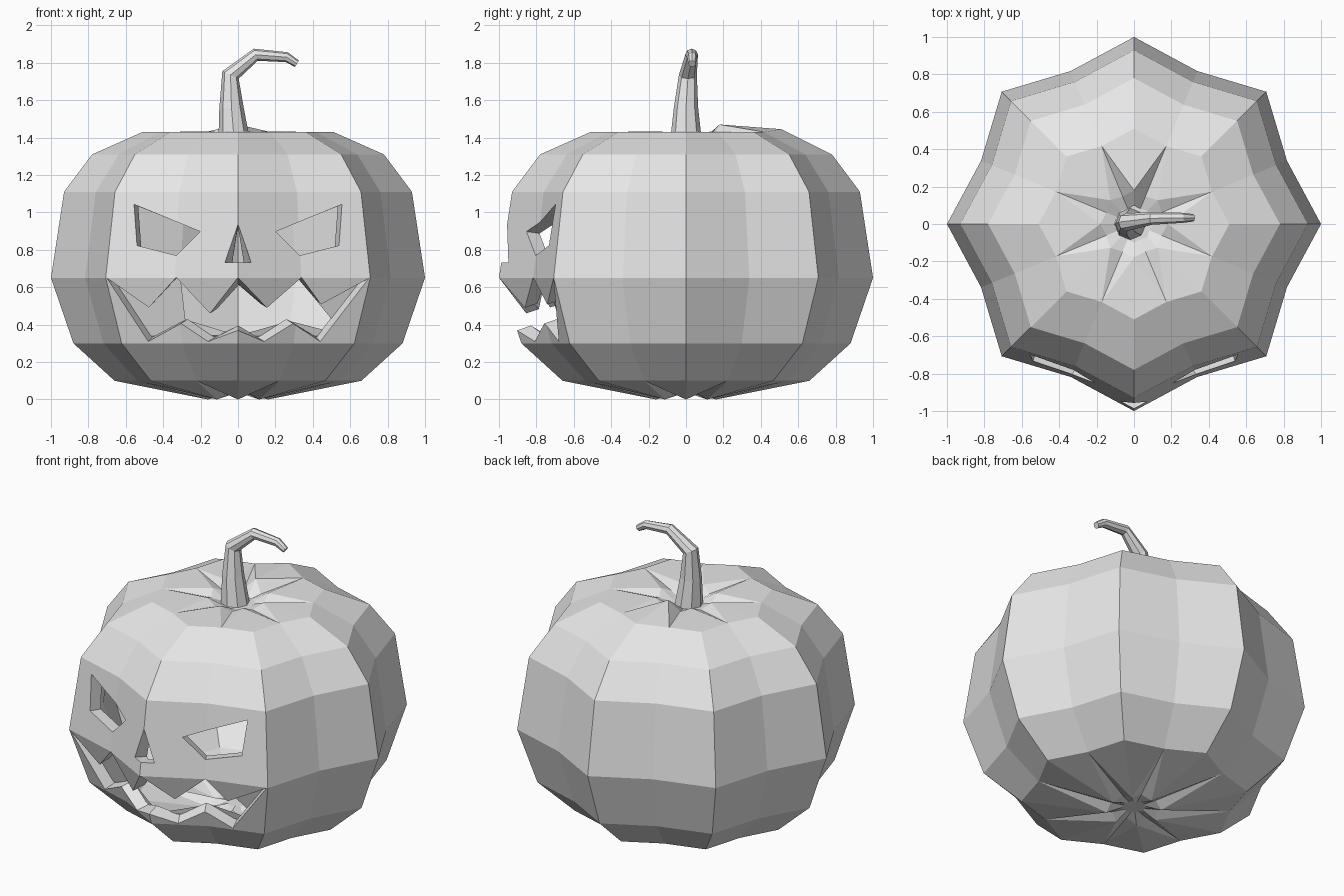
import bpy, bmesh, math
from mathutils import Vector

cube = bpy.data.objects.get("Cube")
if cube:
    bpy.data.objects.remove(cube, do_unlink=True)

grey = bpy.data.materials.new("plain grey")
grey.use_nodes = True
grey.diffuse_color = (0.8, 0.8, 0.8, 1)
for node in grey.node_tree.nodes:
    if node.type == 'BSDF_PRINCIPLED':
        node.inputs["Base Color"].default_value = (0.8, 0.8, 0.8, 1)


def finish(bm, name):
    mesh = bpy.data.meshes.new(name)
    bm.to_mesh(mesh)
    bm.free()
    mesh.materials.append(grey)
    obj = bpy.data.objects.new(name, mesh)
    bpy.context.scene.collection.objects.link(obj)
    return obj


def mirrored(points):
    return [(-x, z) for x, z in points]


def inside(x, z, poly):
    hit = False
    for (x1, z1), (x2, z2) in zip(poly, poly[1:] + poly[:1]):
        if (z1 > z) != (z2 > z) and x < x1 + (z - z1) * (x2 - x1) / (z2 - z1):
            hit = not hit
    return hit


def cut_opening(bm, poly):
    """Slice the front skin along each side of the outline, then remove the inside."""
    for (x1, z1), (x2, z2) in zip(poly, poly[1:] + poly[:1]):
        near = []
        for f in bm.faces:
            xs = [v.co.x for v in f.verts]
            zs = [v.co.z for v in f.verts]
            if (f.calc_center_median().y < -0.4
                    and max(xs) > min(x1, x2) - 0.01 and min(xs) < max(x1, x2) + 0.01
                    and max(zs) > min(z1, z2) - 0.01 and min(zs) < max(z1, z2) + 0.01):
                near.append(f)
        edges = {e for f in near for e in f.edges}
        verts = {v for f in near for v in f.verts}
        bmesh.ops.bisect_plane(bm, geom=list(verts) + list(edges) + near, dist=1e-4,
                               plane_co=(x1, 0, z1), plane_no=Vector((z2 - z1, 0, x1 - x2)).normalized())
    gone = []
    for f in bm.faces:
        c = f.calc_center_median()
        if c.y < -0.4 and inside(c.x, c.z, poly):
            gone.append(f)
    bmesh.ops.delete(bm, geom=gone, context='FACES')


# Ribbed body: eight ridges with valleys between them
SIDES = 16
VALLEY = 0.885
bm = bmesh.new()


def body_ring(r, z, valley_z=None, back_lift=0):
    ring = []
    for i in range(SIDES):
        a = math.tau * i / SIDES
        ridge = i % 2 == 0
        rr = r if ridge else r * VALLEY
        zz = z if ridge or valley_z is None else valley_z
        if i == SIDES // 4:
            zz += back_lift
        ring.append(bm.verts.new((rr * math.cos(a), rr * math.sin(a), zz)))
    return ring


def quads(a, b):
    for i in range(SIDES):
        j = (i + 1) % SIDES
        bm.faces.new((a[i], a[j], b[j], b[i]))


def star(outer, inner):
    for i in range(SIDES):
        j = (i + 1) % SIDES
        ridge, valley = (i, j) if i % 2 == 0 else (j, i)
        bm.faces.new((outer[ridge], outer[valley], inner[ridge]))
        bm.faces.new((outer[valley], inner[valley], inner[ridge]))


wall = [body_ring(r, z) for r, z in
        [(0.66, 0.1), (0.88, 0.3), (1, 0.65), (0.93, 1.11), (0.78, 1.31)]]
wall.append(body_ring(0.51, 1.43, back_lift=0.015))
for low, high in zip(wall, wall[1:]):
    quads(low, high)

# Pinched top and underside
top_rim = body_ring(0.18, 1.432, 1.4, back_lift=0.038)
top_pit = body_ring(0.1, 1.385)
star(wall[-1], top_rim)
quads(top_rim, top_pit)
bm.faces.new(top_pit)
base_rim = body_ring(0.16, 0, 0.035)
base_pit = body_ring(0.07, 0.03)
star(wall[0], base_rim)
quads(base_rim, base_pit)
bm.faces.new(base_pit)
bmesh.ops.recalc_face_normals(bm, faces=bm.faces[:])

# Carved face
eye = [(-0.556, 1.043), (-0.203, 0.898), (-0.33, 0.77), (-0.54, 0.823)]
nose = [(0, 0.936), (0.07, 0.733), (-0.07, 0.733)]
upper_lip = [(-0.7, 0.648), (-0.476, 0.492), (-0.33, 0.652), (-0.15, 0.46), (0, 0.652),
             (0.155, 0.49), (0.34, 0.652), (0.444, 0.508), (0.7, 0.648)]
lower_lip = [(0.44, 0.31), (0.294, 0.406), (0.14, 0.31), (0, 0.369),
             (-0.16, 0.31), (-0.305, 0.406), (-0.48, 0.31)]
for outline in (eye, mirrored(eye), nose, upper_lip + lower_lip):
    cut_opening(bm, outline)
bmesh.ops.dissolve_limit(bm, angle_limit=0.005, verts=bm.verts[:], edges=bm.edges[:])

body = finish(bm, "pumpkin_body")
shell = body.modifiers.new("shell", 'SOLIDIFY')
shell.thickness = 0.08
shell.offset = -1

# Curved tapering stem
path = [((-0.02, 0, 1.38), 0.085), ((-0.035, 0, 1.56), 0.065), ((-0.04, 0.01, 1.735), 0.048),
        ((0.095, 0.03, 1.843), 0.034), ((0.26, 0.033, 1.83), 0.027), ((0.315, 0.033, 1.795), 0.02)]
points = [Vector(p) for p, r in path]
bm = bmesh.new()
rings = []
for k, (p, r) in enumerate(path):
    along = points[min(k + 1, len(points) - 1)] - points[max(k - 1, 0)]
    if k == 0:
        along = Vector((0, 0, 1))
    side = Vector((0, 1, 0))
    across = side.cross(along).normalized()
    rings.append([bm.verts.new(points[k] + r * (across * math.cos(a) + side * math.sin(a)))
                  for a in (math.tau * i / 8 for i in range(8))])
for low, high in zip(rings, rings[1:]):
    for i in range(8):
        j = (i + 1) % 8
        bm.faces.new((low[i], low[j], high[j], high[i]))
bm.faces.new(rings[0])
bm.faces.new(rings[-1])
bmesh.ops.recalc_face_normals(bm, faces=bm.faces[:])
finish(bm, "stem")
